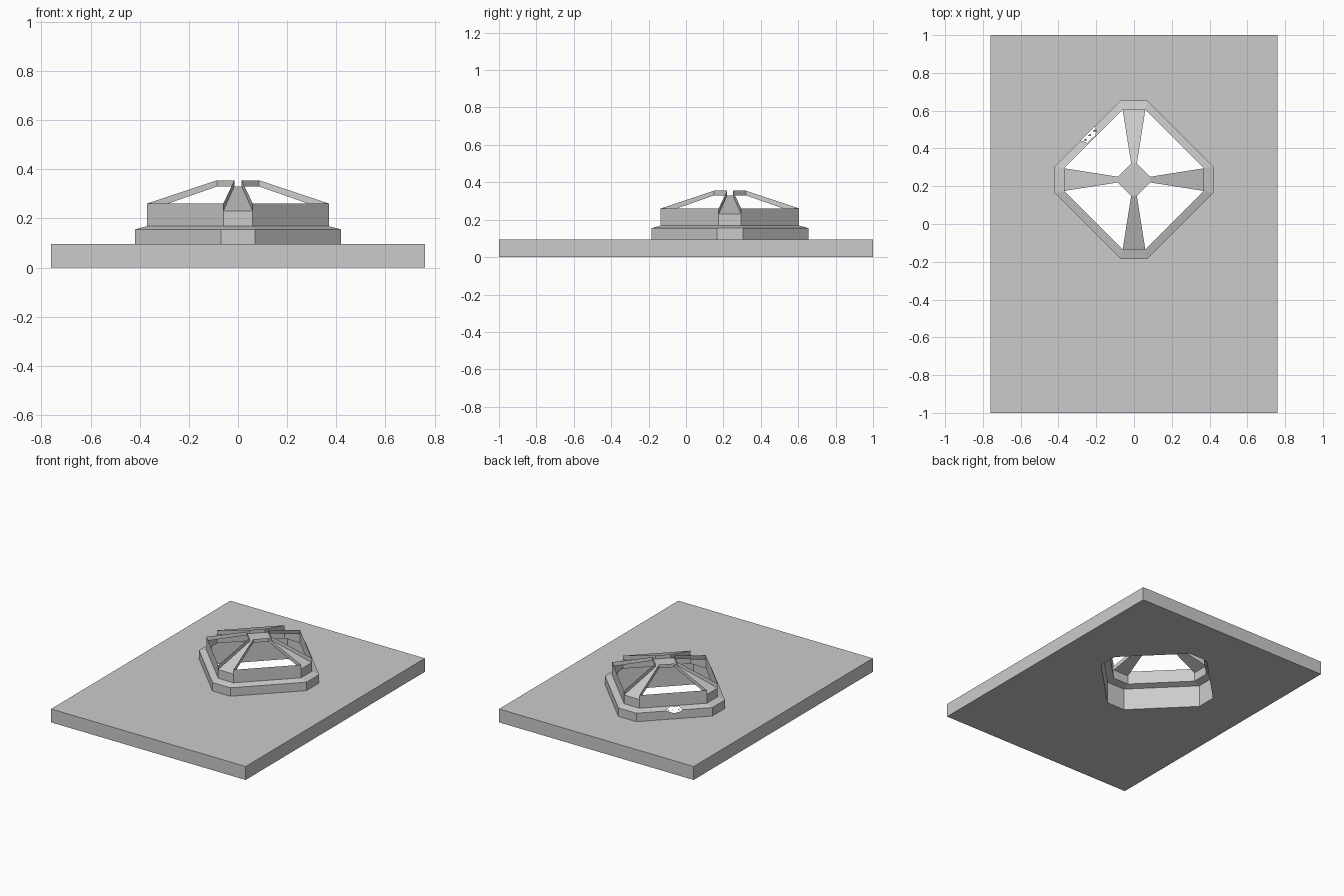
import bpy, math
from mathutils import Matrix, Vector

if "Cube" in bpy.data.objects:
    bpy.data.objects.remove(bpy.data.objects["Cube"])

CY = 0.235                      # collar centre in y
PLATE = 0.095                   # plate thickness


def mesh_object(name, faces):
    """Object from polygons given as coordinate lists, sharing equal corners."""
    verts, index, polys = [], {}, []
    for face in faces:
        poly = []
        for p in face:
            key = tuple(round(c, 5) for c in p)
            if key not in index:
                index[key] = len(verts)
                verts.append(key)
            poly.append(index[key])
        polys.append(poly)
    me = bpy.data.meshes.new(name)
    me.from_pydata(verts, [], polys)
    me.update()
    ob = bpy.data.objects.new(name, me)
    bpy.context.collection.objects.link(ob)
    return ob


def octagon(r, w, z):
    pts = []
    for k in range(4):
        rot = Matrix.Rotation(k * math.pi / 2, 3, 'Z')
        pts += [rot @ Vector((r, -w, z)), rot @ Vector((r, w, z))]
    return pts


def band(a, b, i):
    j = (i + 1) % 8
    return [a[i], a[j], b[j], b[i]]


# Base plate with an octagonal opening
bpy.ops.mesh.primitive_cube_add(size=1, location=(0, 0, PLATE / 2))
plate = bpy.context.object
plate.name = "base_plate"
plate.scale = (1.52, 2, PLATE)
bpy.ops.object.transform_apply(location=True, scale=True)

lo, hi = octagon(0.42, 0.07, -0.1), octagon(0.42, 0.07, 0.3)
cutter = mesh_object("opening_cutter", [lo[::-1], hi] + [band(lo, hi, i) for i in range(8)])
cutter.location.y = CY
cutter.hide_render = True
cutter.hide_set(True)
mod = plate.modifiers.new("opening", 'BOOLEAN')
mod.operation = 'DIFFERENCE'
mod.solver = 'EXACT'
mod.object = cutter

# Section rings from the plate up to the hub
foot = octagon(0.42, 0.07, PLATE)
shoulder = octagon(0.42, 0.07, 0.155)
sill = octagon(0.37, 0.06, 0.168)
eave = octagon(0.37, 0.06, 0.23)
eave_lip = octagon(0.37, 0.06, 0.26)
hub = octagon(0.085, 0.015, 0.33)
hub_lip = octagon(0.085, 0.015, 0.355)

# Lower collar; the back left side (3) has a ragged break
collar = []
for i in range(8):
    if i != 3:
        collar += [band(foot, shoulder, i), band(shoulder, sill, i)]
        continue
    a, b = shoulder[3], shoulder[4]
    c, d = sill[3], sill[4]
    down = Vector((0, 0, -1))
    along = lambda t: a.lerp(b, t)
    inner = lambda t, s: a.lerp(b, t).lerp(c.lerp(d, t), s)
    collar.append([foot[3], foot[4], b, along(0.61)]
                  + [along(t) + down * h for t, h in ((0.57, 0.012), (0.5, 0.02), (0.45, 0.011))]
                  + [along(0.39), a])
    collar.append([a, along(0.39)]
                  + [inner(t, s) for t, s in ((0.41, 0.5), (0.46, 0.9), (0.52, 0.75), (0.58, 0.85))]
                  + [along(0.61), b, d, c])
mesh_object("lower_collar", collar).location.y = CY

# Upper walls: tall on the diagonals, low under each spoke
walls = [band(sill, eave if i % 2 == 0 else eave_lip, i) for i in range(8)]
mesh_object("upper_walls", walls).location.y = CY

# Four sloping spokes with raised edges meeting at the hub
spokes, lips = [hub], []
for i in range(0, 8, 2):
    spokes.append(band(eave, hub, i))
    for j in (i, i + 1):
        lips.append([eave[j], hub[j], hub_lip[j], eave_lip[j]])
    lips.append(band(hub, hub_lip, i + 1))
mesh_object("roof_spokes", spokes).location.y = CY
mesh_object("window_lips", lips).location.y = CY

# Bent shards left inside the break
mid = (shoulder[3] + shoulder[4]) / 2
u = (shoulder[4] - shoulder[3]).normalized()
n = Vector((1, -1, 0)).normalized()
shards = []
for t, s in ((-0.045, 0.03), (-0.01, 0.022), (0.025, 0.026)):
    p = mid + u * t
    shards.append([p + n * 0.012, p + u * 0.018 + n * 0.01 + Vector((0, 0, -0.012)),
                   p + u * 0.008 + n * s + Vector((0, 0, -0.006))])
mesh_object("break_shards", shards).location.y = CY
